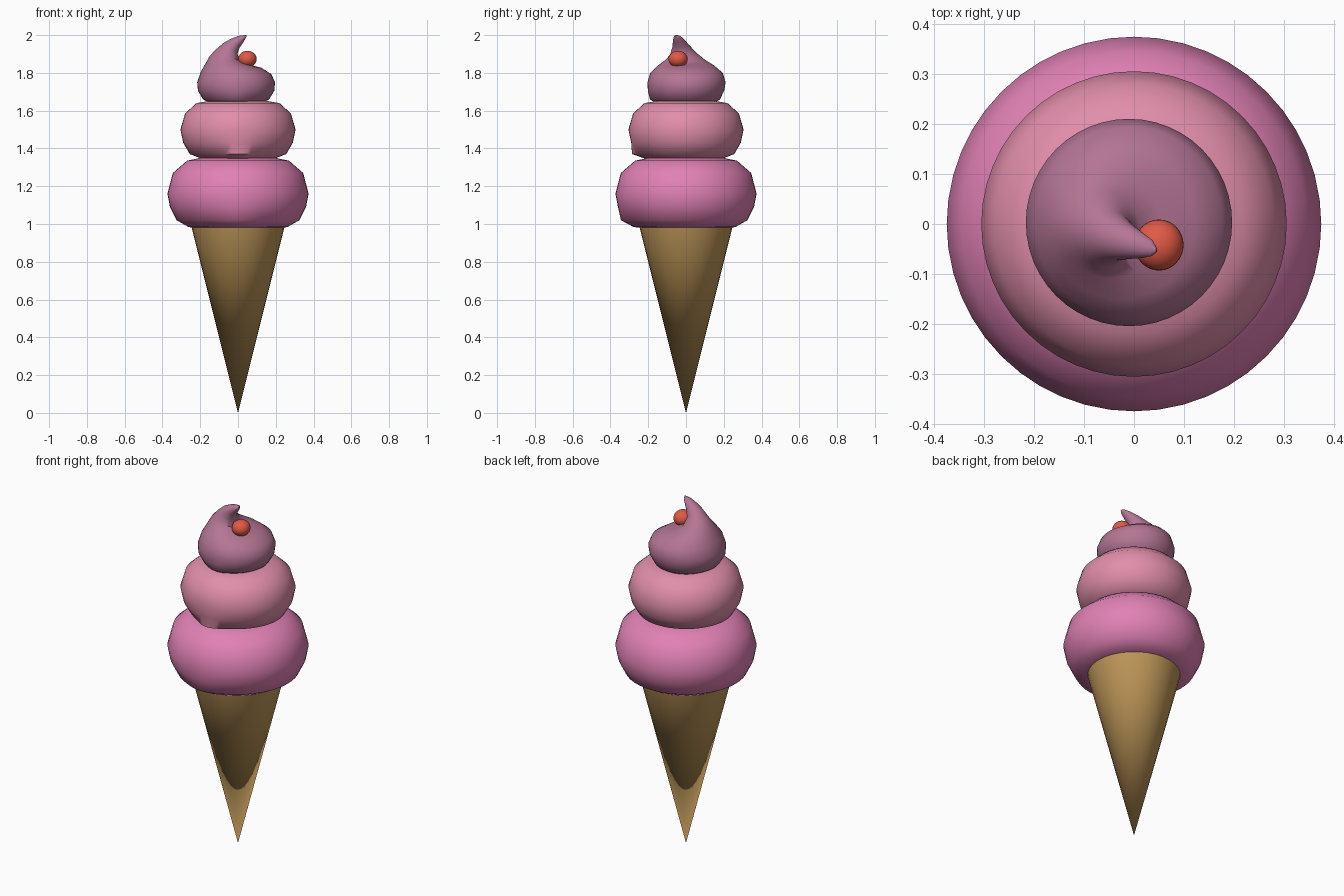
import bpy, bmesh, math

if "Cube" in bpy.data.objects:
    bpy.data.objects.remove(bpy.data.objects["Cube"])

SIDES = 48


def paint(obj, colour, angle=40):
    mat = bpy.data.materials.new(obj.name + "_colour")
    mat.diffuse_color = (*colour, 1)
    mat.use_nodes = True
    mat.node_tree.nodes["Principled BSDF"].inputs["Base Color"].default_value = mat.diffuse_color
    obj.data.materials.append(mat)
    bpy.ops.object.select_all(action='DESELECT')
    obj.select_set(True)
    bpy.context.view_layer.objects.active = obj
    bpy.ops.object.shade_smooth_by_angle(angle=math.radians(angle))


def loft(name, rings, colour, bulge=0.0, bulge_z=0.0):
    """Skin rings (cx, cy, cz, rx, ry, tilt); bulge swells the lower front."""
    bm = bmesh.new()
    loops = []
    for cx, cy, cz, rx, ry, tilt in rings:
        t = math.radians(tilt)
        loop = []
        for i in range(SIDES):
            a = 2 * math.pi * i / SIDES
            off = (a - 1.5 * math.pi + math.pi) % (2 * math.pi) - math.pi
            k = 1 + bulge * math.exp(-(off / 0.3) ** 2) * (cz < bulge_z)
            x, y = rx * k * math.cos(a), ry * k * math.sin(a)
            loop.append(bm.verts.new((cx + x * math.cos(t), cy + y, cz - x * math.sin(t))))
        loops.append(loop)
    for lo, hi in zip(loops, loops[1:]):
        for i in range(SIDES):
            j = (i + 1) % SIDES
            bm.faces.new((lo[i], lo[j], hi[j], hi[i]))
    bm.faces.new(loops[0][::-1])
    bm.faces.new(loops[-1])
    mesh = bpy.data.meshes.new(name)
    bm.to_mesh(mesh)
    bm.free()
    obj = bpy.data.objects.new(name, mesh)
    bpy.context.collection.objects.link(obj)
    paint(obj, colour, 50)
    return obj


def level(profile):
    return [(0, 0, z, r, r, 0) for r, z in profile]


# Wafer cone
bpy.ops.mesh.primitive_cone_add(vertices=32, radius1=0, radius2=0.25, depth=1.0,
                                location=(0, 0, 0.5))
cone = bpy.context.object
cone.name = "wafer_cone"
paint(cone, (0.52, 0.31, 0.10))

# Bottom and middle swirl layers
loft("bottom_swirl", level([(0.16, 0.98), (0.26, 0.983), (0.325, 1.02), (0.36, 1.09),
                            (0.374, 1.16), (0.345, 1.27), (0.27, 1.335), (0.19, 1.352)]),
     (0.75, 0.22, 0.46), 0.06, 1.03)
loft("middle_swirl", level([(0.13, 1.335), (0.19, 1.345), (0.255, 1.37), (0.29, 1.43),
                            (0.305, 1.50), (0.28, 1.585), (0.22, 1.64), (0.15, 1.652)]),
     (0.75, 0.27, 0.40), 0.12, 1.42)

# Top swirl leaning over into a curled tip
loft("top_swirl", [
    (-0.01, 0.00, 1.640, 0.14, 0.15, 0),
    (-0.01, 0.00, 1.660, 0.175, 0.18, 0),
    (-0.01, 0.00, 1.705, 0.202, 0.202, 0),
    (-0.01, 0.003, 1.750, 0.206, 0.207, 0),
    (-0.01, 0.003, 1.800, 0.187, 0.192, 2),
    (-0.025, 0.00, 1.838, 0.148, 0.150, 4),
    (-0.048, -0.004, 1.866, 0.105, 0.105, 12),
    (-0.055, -0.01, 1.892, 0.072, 0.075, 24),
    (-0.037, -0.025, 1.932, 0.046, 0.048, 42),
    (-0.012, -0.034, 1.958, 0.032, 0.036, 50),
    (0.014, -0.042, 1.977, 0.022, 0.026, 58),
    (0.036, -0.048, 1.991, 0.010, 0.016, 65),
    (0.045, -0.052, 1.997, 0.003, 0.004, 65)],
    (0.46, 0.18, 0.30), 0.06, 1.68)

# Cherry
bpy.ops.mesh.primitive_uv_sphere_add(segments=32, ring_count=16, radius=0.049,
                                     location=(0.05, -0.042, 1.873))
cherry = bpy.context.object
cherry.name = "cherry"
cherry.scale = (1, 1.04, 0.9)
paint(cherry, (0.75, 0.10, 0.06))
